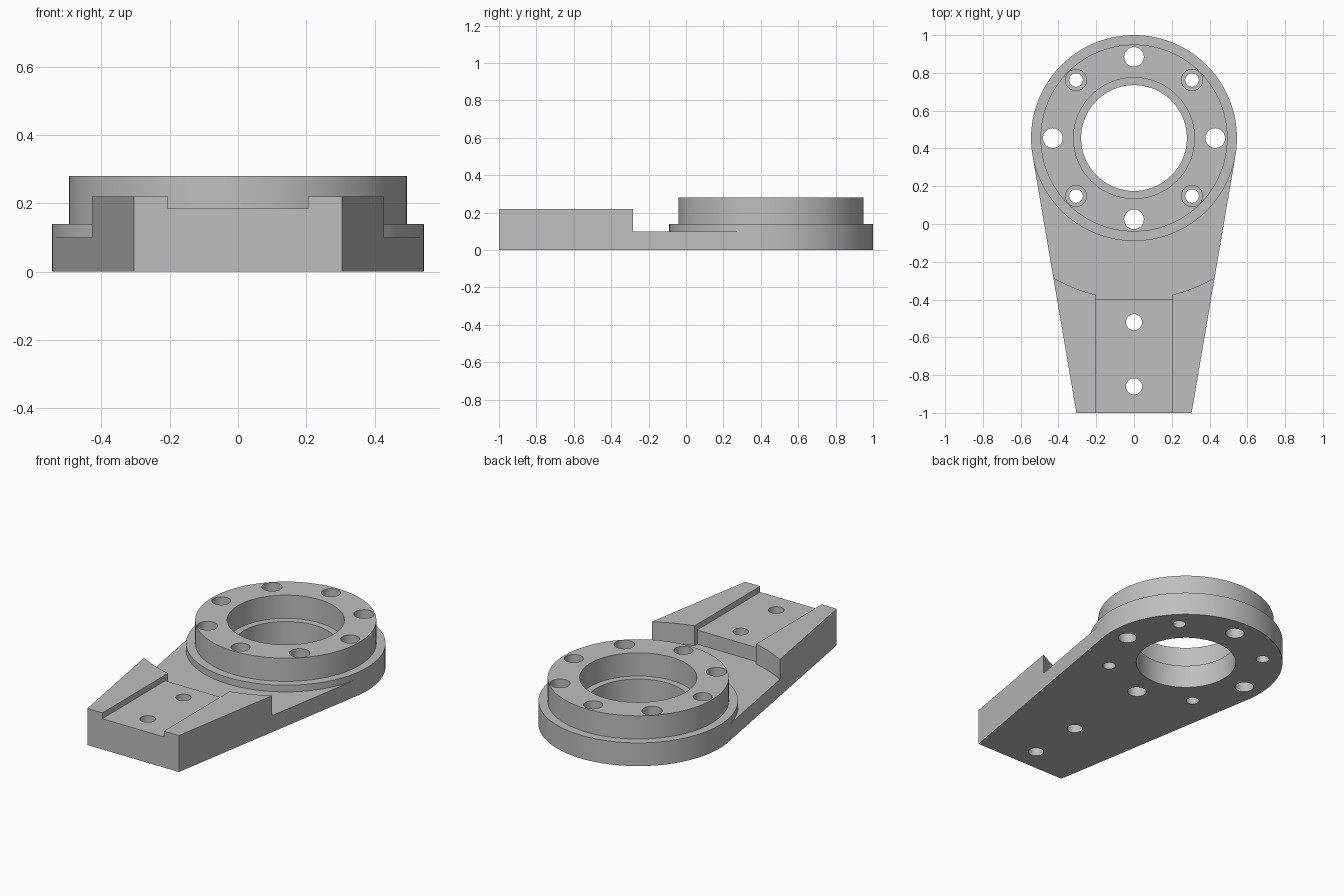
import bpy, bmesh, math

default = bpy.data.objects.get("Cube")
if default:
    bpy.data.objects.remove(default, do_unlink=True)

HUB_Y = 0.455      # hub axis
HUB_R = 0.545      # lower flange radius
TAIL_W = 0.305     # half width of the tail end
SLOT_W = 0.205     # half width of the tail slot
BOLT_R = 0.43      # bolt circle radius

metal = bpy.data.materials.new("grey metal")
metal.use_nodes = True
colour = (0.52, 0.52, 0.52, 1)
metal.diffuse_color = colour
metal.node_tree.nodes["Principled BSDF"].inputs["Base Color"].default_value = colour


def prism(name, outline, z0, z1):
    """Extrude a counter-clockwise outline from z0 to z1."""
    bm = bmesh.new()
    face = bm.faces.new([bm.verts.new((x, y, z0)) for x, y in outline])
    up = bmesh.ops.extrude_face_region(bm, geom=[face])["geom"]
    bmesh.ops.translate(bm, vec=(0, 0, z1 - z0),
                        verts=[v for v in up if isinstance(v, bmesh.types.BMVert)])
    bmesh.ops.recalc_face_normals(bm, faces=bm.faces)
    mesh = bpy.data.meshes.new(name)
    bm.to_mesh(mesh)
    bm.free()
    mesh.materials.append(metal)
    obj = bpy.data.objects.new(name, mesh)
    bpy.context.collection.objects.link(obj)
    return obj


def disc(name, x, y, r, z0, z1, n=128):
    ring = [(x + r * math.cos(math.tau * i / n), y + r * math.sin(math.tau * i / n))
            for i in range(n)]
    return prism(name, ring, z0, z1)


def box(name, x, y0, y1, z0, z1):
    return prism(name, [(-x, y0), (x, y0), (x, y1), (-x, y1)], z0, z1)


def combine(target, tool, operation):
    """Apply a boolean and discard the tool."""
    mod = target.modifiers.new("boolean", 'BOOLEAN')
    mod.operation = operation
    mod.solver = 'EXACT'
    mod.object = tool
    bpy.context.view_layer.update()
    graph = bpy.context.evaluated_depsgraph_get()
    mesh = bpy.data.meshes.new_from_object(target.evaluated_get(graph))
    target.modifiers.clear()
    target.data = mesh
    bpy.data.objects.remove(tool, do_unlink=True)


# Tapered arm whose sides run tangent into the round flange
dy = HUB_Y + 1
spread = math.acos(HUB_R / math.hypot(TAIL_W, dy))
angle = math.atan2(-dy, TAIL_W) + spread
tx, ty = HUB_R * math.cos(angle), HUB_Y + HUB_R * math.sin(angle)
bracket = prism("bracket_body", [(-TAIL_W, -1), (TAIL_W, -1), (tx, ty), (-tx, ty)], 0, 0.22)

# Slot in the tail, curved shoulder and straight slot end
combine(bracket, box("slot_cutter", SLOT_W, -1.1, -0.3, 0.185, 0.5), 'DIFFERENCE')
combine(bracket, disc("shoulder_cutter", 0, HUB_Y, 0.854, 0.1, 0.6), 'DIFFERENCE')
combine(bracket, box("slot_end_cutter", SLOT_W, -0.4, -0.2, 0.1, 0.7), 'DIFFERENCE')

# Round flange and raised ring
combine(bracket, disc("flange", 0, HUB_Y, HUB_R, 0, 0.14), 'UNION')
combine(bracket, disc("raised_ring", 0, HUB_Y, 0.495, 0.05, 0.28), 'UNION')

# Stepped centre bore
combine(bracket, disc("bore_cutter", 0, HUB_Y, 0.28, -0.2, 0.5), 'DIFFERENCE')
combine(bracket, disc("bore_step_cutter", 0, HUB_Y, 0.32, 0.14, 0.6), 'DIFFERENCE')

# Bolt circle: plain holes alternate with counterbored ones
for i in range(8):
    a = i * math.pi / 4
    x, y = BOLT_R * math.cos(a), HUB_Y + BOLT_R * math.sin(a)
    if i % 2:
        x, y = x * 1.01, HUB_Y + (y - HUB_Y) * 1.01
        combine(bracket, disc("counterbore_cutter", x, y, 0.056, 0.2, 0.5, 40), 'DIFFERENCE')
    combine(bracket, disc("bolt_cutter", x, y, 0.036 if i % 2 else 0.052, -0.2, 0.6, 40),
            'DIFFERENCE')

# Two mounting holes in the slot
for y in (-0.52, -0.86):
    combine(bracket, disc("mount_cutter", 0, y, 0.043, -0.2, 0.6, 40), 'DIFFERENCE')

bracket.data.name = "bracket_body"
bpy.ops.object.select_all(action='DESELECT')
bracket.select_set(True)
bpy.context.view_layer.objects.active = bracket
bpy.ops.object.shade_smooth_by_angle(angle=math.radians(30))
